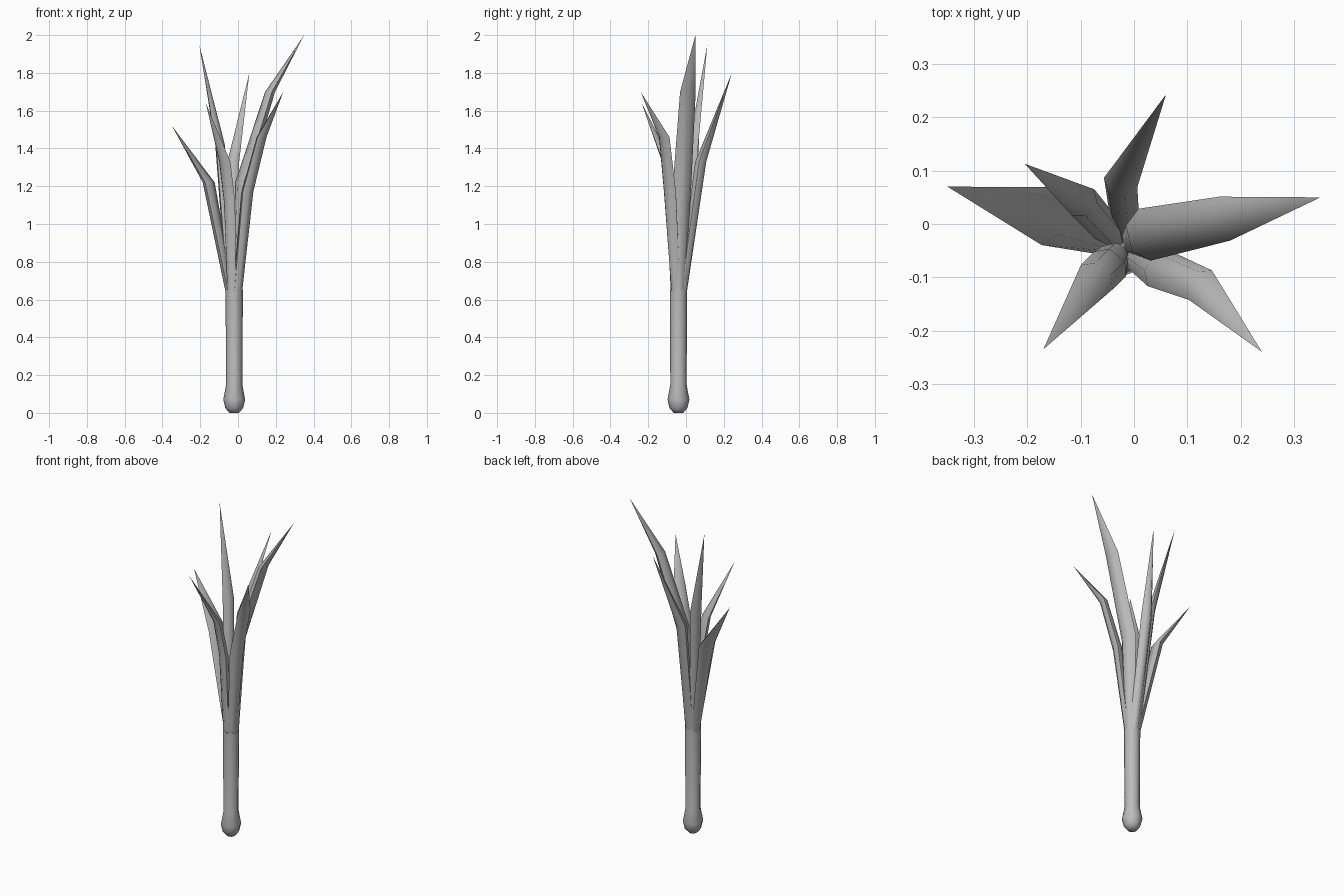
import bpy
import bmesh
import math
from mathutils import Vector

# Remove the default cube
cube = bpy.data.objects.get("Cube")
if cube:
    bpy.data.objects.remove(cube, do_unlink=True)

GREY = (0.5, 0.5, 0.5, 1.0)
plant_grey = bpy.data.materials.new("plant_grey")
plant_grey.use_nodes = True
plant_grey.diffuse_color = GREY
plant_grey.node_tree.nodes["Principled BSDF"].inputs["Base Color"].default_value = GREY

AXIS = Vector((-0.02, -0.04, 0))


def loft(name, rings, tip=None):
    """Skin a closed tube through rings of points, ending in a point or a cap."""
    bm = bmesh.new()
    loops = [[bm.verts.new(p) for p in ring] for ring in rings]
    count = len(loops[0])
    for low, high in zip(loops, loops[1:]):
        for i in range(count):
            j = (i + 1) % count
            bm.faces.new((low[i], low[j], high[j], high[i]))
    bm.faces.new(loops[0])
    if tip is None:
        bm.faces.new(loops[-1])
    else:
        point = bm.verts.new(tip)
        for i in range(count):
            bm.faces.new((loops[-1][i], loops[-1][(i + 1) % count], point))
    bmesh.ops.recalc_face_normals(bm, faces=bm.faces)
    mesh = bpy.data.meshes.new(name)
    bm.to_mesh(mesh)
    bm.free()
    mesh.materials.append(plant_grey)
    obj = bpy.data.objects.new(name, mesh)
    bpy.context.collection.objects.link(obj)
    bpy.ops.object.select_all(action="DESELECT")
    obj.select_set(True)
    bpy.context.view_layer.objects.active = obj
    bpy.ops.object.shade_smooth_by_angle(angle=math.radians(60))
    return obj


def section(centre, across, outward, width, depth, sides):
    """Flat oval ring in the horizontal plane."""
    ring = []
    for i in range(sides):
        a = math.tau * i / sides
        ring.append(centre + across * math.cos(a) * width / 2
                    + outward * math.sin(a) * depth / 2)
    return ring


# Stalk with a rounded bulb at the root
profile = [(0.025, 0), (0.047, 0.025), (0.058, 0.07), (0.043, 0.15), (0.046, 0.65)]
X, Y = Vector((1, 0, 0)), Vector((0, 1, 0))
loft("stalk", [section(AXIS + Vector((0, 0, z)), X, Y, 2 * r, 2 * r, 8)
               for r, z in profile])


def leaf(name, tip, *stations):
    """Pointed leaf growing out of the stalk; stations are x, y, z, width, depth."""
    tip = Vector(tip)
    outward = tip - AXIS
    outward.z = 0
    outward.normalize()
    across = Vector((-outward.y, outward.x, 0))
    base = AXIS + outward * 0.02 + Vector((0, 0, 0.62))
    rings = [section(base, across, outward, 0.055, 0.045, 6)]
    for x, y, z, width, depth in stations:
        rings.append(section(Vector((x, y, z)), across, outward, width, depth, 6))
    loft(name, rings, tip)


# Six leaves fanning out from the top of the stalk
leaf("left_tall_leaf", (0.35, 0.05, 2),
     (0.02, -0.02, 1.22, 0.1, 0.07), (0.17, 0.01, 1.7, 0.085, 0.05))
leaf("left_front_leaf", (0.24, -0.24, 1.7),
     (0.05, -0.085, 1.17, 0.08, 0.055), (0.125, -0.115, 1.46, 0.07, 0.045))
leaf("right_front_leaf", (-0.17, -0.235, 1.64),
     (-0.045, -0.075, 1.12, 0.075, 0.05), (-0.07, -0.1, 1.33, 0.075, 0.045))
leaf("right_low_leaf", (-0.35, 0.07, 1.52), (-0.155, 0.015, 1.22, 0.115, 0.055))
leaf("right_tall_leaf", (-0.205, 0.113, 1.95), (-0.095, 0.04, 1.42, 0.065, 0.045))
leaf("back_leaf", (0.06, 0.243, 1.8), (-0.025, 0.078, 1.33, 0.065, 0.06))
